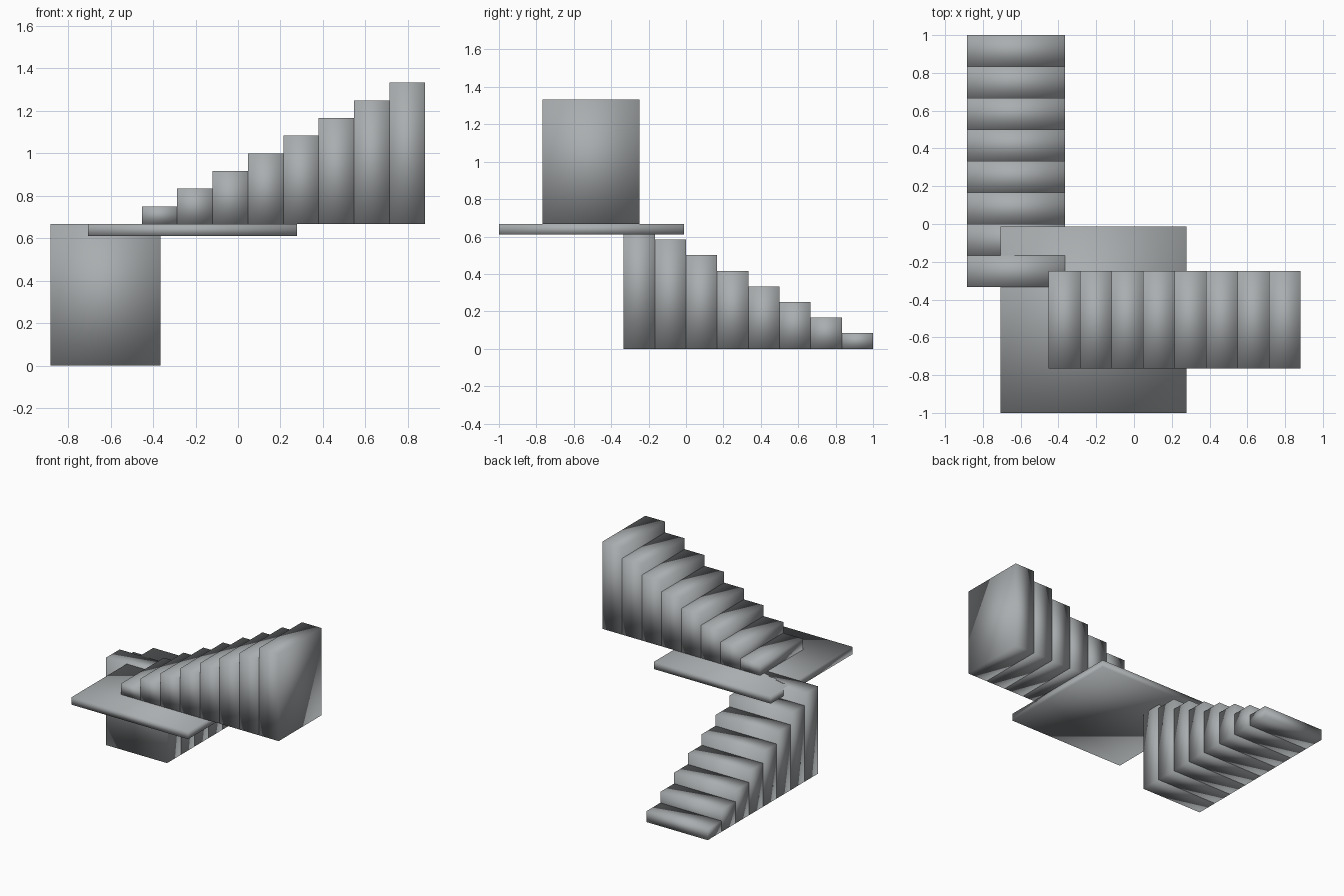
import bpy
import bmesh

cube = bpy.data.objects.get("Cube")
if cube:
    bpy.data.objects.remove(cube, do_unlink=True)

STEPS = 8
TREAD = 1 / 6
RISE = 1 / 12
LANDING_TOP = STEPS * RISE

# Single plain grey for the whole staircase
grey = bpy.data.materials.new("stone_grey")
grey.use_nodes = True
colour = (0.40, 0.42, 0.43, 1.0)
grey.diffuse_color = colour
grey.node_tree.nodes["Principled BSDF"].inputs["Base Color"].default_value = colour


def block(name, low, high):
    """Smooth-shaded box spanning two opposite corners."""
    bm = bmesh.new()
    bmesh.ops.create_cube(bm, size=1)
    for v in bm.verts:
        v.co = [high[i] if v.co[i] > 0 else low[i] for i in range(3)]
    for f in bm.faces:
        f.smooth = True
    mesh = bpy.data.meshes.new(name)
    bm.to_mesh(mesh)
    bm.free()
    mesh.materials.append(grey)
    obj = bpy.data.objects.new(name, mesh)
    bpy.context.collection.objects.link(obj)
    return obj


# Lower flight rises from the back towards the front
for i in range(STEPS):
    back = 1 - i * TREAD
    block(f"lower_step_{i + 1}", (-0.884, back - TREAD, 0),
          (-0.366, back, (i + 1) * RISE))

# Square landing slab
block("landing", (-0.708, -1, 0.61), (0.278, -0.012, LANDING_TOP))

# Upper flight rises from the landing towards the left
for i in range(STEPS):
    start = -0.453 + i * TREAD
    block(f"upper_step_{i + 1}", (start, -0.766, LANDING_TOP),
          (start + TREAD, -0.248, LANDING_TOP + (i + 1) * RISE))
